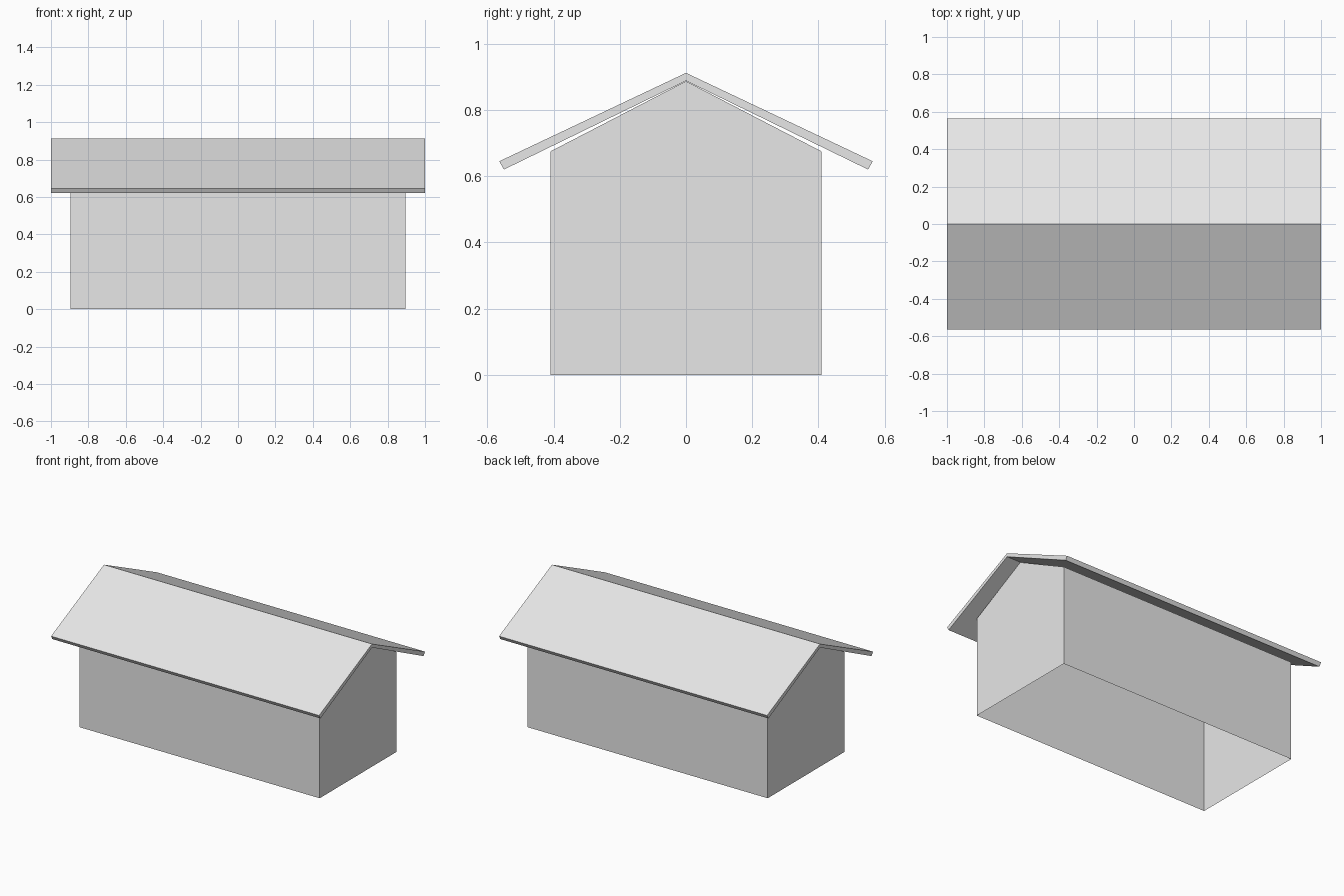
import bpy
import bmesh

cube = bpy.data.objects.get("Cube")
if cube:
    bpy.data.objects.remove(cube, do_unlink=True)

grey = bpy.data.materials.new("light_grey")
grey.use_nodes = True
grey.diffuse_color = (0.8, 0.8, 0.8, 1)
grey.node_tree.nodes["Principled BSDF"].inputs["Base Color"].default_value = (0.8, 0.8, 0.8, 1)


def extrude_profile(name, half_profile, half_length, open_bottom=False):
    """Mirror a (y, z) half outline about the ridge and extrude it along x."""
    mirrored = [(-y, z) for y, z in reversed(half_profile) if y > 0]
    outline = half_profile + mirrored
    bm = bmesh.new()
    ends = [[bm.verts.new((x, y, z)) for y, z in outline]
            for x in (-half_length, half_length)]
    for end in ends:
        bm.faces.new(end)
    for i in range(len(outline)):
        j = (i + 1) % len(outline)
        bm.faces.new((ends[0][i], ends[0][j], ends[1][j], ends[1][i]))
    bmesh.ops.recalc_face_normals(bm, faces=bm.faces)
    if open_bottom:
        floor = [f for f in bm.faces if f.normal.z < -0.9]
        bmesh.ops.delete(bm, geom=floor, context='FACES_ONLY')
    mesh = bpy.data.meshes.new(name)
    bm.to_mesh(mesh)
    bm.free()
    mesh.materials.append(grey)
    obj = bpy.data.objects.new(name, mesh)
    bpy.context.collection.objects.link(obj)
    return obj


# Gabled walls, hollow and open underneath
extrude_profile("house_walls", [(0.409, 0), (0.409, 0.675), (0, 0.887)], 0.896, open_bottom=True)


# Overhanging roof: a bent slab with eaves cut square to the slope
def roof_outline():
    ridge_under, eave_under = (0, 0.888), (0.55, 0.62)
    eave_top, ridge_top = (0.564, 0.645), (0, 0.912)
    left = [(-y, z) for y, z in (eave_top, eave_under)]
    return [ridge_under, eave_under, eave_top, ridge_top] + left


def build_roof():
    # Each slope is one slab half, joined at the ridge
    outline = roof_outline()
    bm = bmesh.new()
    ends = [[bm.verts.new((x, y, z)) for y, z in outline] for x in (-1, 1)]
    for end in ends:
        bm.faces.new(end[:4])
        bm.faces.new([end[0], end[3], end[4], end[5]])
    for i in range(len(outline)):
        j = (i + 1) % len(outline)
        bm.faces.new((ends[0][i], ends[0][j], ends[1][j], ends[1][i]))
    bmesh.ops.recalc_face_normals(bm, faces=bm.faces)
    mesh = bpy.data.meshes.new("roof")
    bm.to_mesh(mesh)
    bm.free()
    mesh.materials.append(grey)
    roof = bpy.data.objects.new("roof", mesh)
    bpy.context.collection.objects.link(roof)


build_roof()
